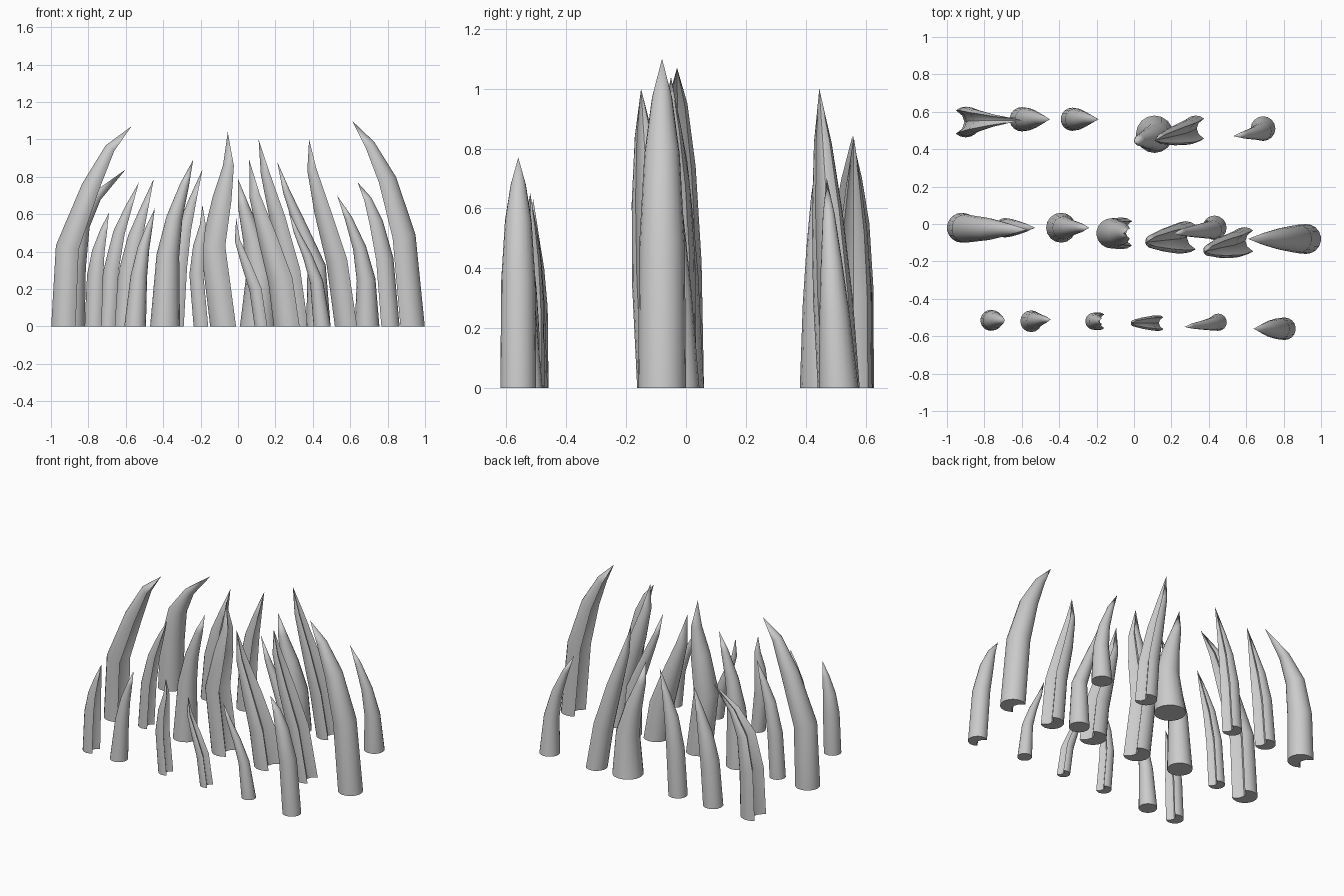
import bpy, bmesh, math
from mathutils import Vector

if "Cube" in bpy.data.objects:
    bpy.data.objects.remove(bpy.data.objects["Cube"])

# kind: +1 / -1 = grooved blade with groove facing +x / -x, 0 = solid round spike
TAPER = {True: (1, .95, .74, .42, 0), False: (1, .76, .54, .3, 0)}


def section(kind):
    """Unit cross-section: a full circle, or a circle with a channel cut in one side."""
    if kind == 0:
        return [(math.cos(i * math.tau / 16), math.sin(i * math.tau / 16)) for i in range(16)]
    arc = [math.radians(50 + 260 * i / 13) for i in range(14)]
    pts = [(math.cos(a), math.sin(a)) for a in arc]
    pts += [(.22, -.42), (.08, 0), (.22, .42)]
    return pts if kind > 0 else [(-x, -y) for x, y in pts]


def blade(name, kind, r, y0, y1, xs, zs):
    """Loft the section along a bent path that ends in a sharp tip."""
    n = len(xs)
    path = [Vector((x, y0 + (y1 - y0) * z / zs[-1], z)) for x, z in zip(xs, zs)]
    sec, taper = section(kind), TAPER[kind != 0]
    bm = bmesh.new()
    rings = []
    for i in range(n - 1):
        # the base lies flat, upper rings turn with the path
        t = Vector((0, 0, 1)) if i == 0 else (path[i + 1] - path[i - 1]).normalized()
        side = Vector((t.z, 0, -t.x)).normalized()
        rad = r * taper[i]
        rings.append([bm.verts.new(path[i] + side * (u * rad) + Vector((0, v * rad, 0)))
                      for u, v in sec])
    tip = bm.verts.new(path[-1])
    m = len(sec)
    bm.faces.new(rings[0][::-1])
    for a, b in zip(rings, rings[1:]):
        for j in range(m):
            k = (j + 1) % m
            bm.faces.new((a[j], a[k], b[k], b[j]))
    for j in range(m):
        bm.faces.new((rings[-1][j], rings[-1][(j + 1) % m], tip))
    bmesh.ops.recalc_face_normals(bm, faces=bm.faces)
    me = bpy.data.meshes.new(name)
    bm.to_mesh(me)
    bm.free()
    ob = bpy.data.objects.new(name, me)
    bpy.context.collection.objects.link(ob)
    bpy.ops.object.select_all(action='DESELECT')
    ob.select_set(True)
    bpy.context.view_layer.objects.active = ob
    bpy.ops.object.shade_smooth_by_angle(angle=math.radians(35))


# back row
blade("back_blade_1", -1, .082, .545, .555, (-.9, -.89, -.85, -.76, -.6), (0, .32, .55, .7, .84))
blade("back_blade_2", 1, .065, .56, .56, (-.6, -.575, -.54, -.5, -.45), (0, .3, .48, .62, .79))
blade("back_blade_3", 1, .062, .56, .56, (-.33, -.31, -.28, -.24, -.19), (0, .32, .52, .67, .84))
blade("back_spike_1", 0, .1, .48, .44, (.11, .12, .08, .03, 0), (0, .28, .47, .64, .79))
blade("back_blade_4", 1, .07, .51, .445, (.33, .29, .22, .15, .11), (0, .3, .58, .82, 1))
blade("back_spike_2", 0, .066, .51, .47, (.69, .685, .65, .59, .53), (0, .25, .42, .58, .7))

# middle row
blade("middle_blade_1", 1, .08, -.02, -.03, (-.92, -.9, -.78, -.68, -.57), (0, .42, .74, .95, 1.07))
blade("middle_blade_2", 1, .052, -.02, -.02, (-.69, -.67, -.63, -.58, -.53), (0, .3, .5, .64, .77))
blade("middle_spike_1", 0, .08, -.02, -.02, (-.39, -.375, -.34, -.285, -.24), (0, .38, .58, .76, .89))
blade("middle_blade_3", 1, .085, -.05, -.05, (-.065, -.12, -.075, -.045, -.055), (0, .43, .68, .86, 1.04))
blade("middle_blade_4", 1, .085, -.07, -.1, (.275, .24, .17, .095, .06), (0, .25, .47, .7, .89))
blade("middle_spike_2", 0, .065, -.02, -.05, (.43, .42, .34, .26, .21), (0, .32, .52, .72, .88))
blade("middle_blade_5", 1, .073, -.09, -.15, (.59, .54, .46, .4, .38), (0, .35, .62, .84, 1))
blade("middle_blade_6", -1, .08, -.08, -.08, (.92, .875, .79, .7, .61), (0, .48, .78, .97, 1.1))

# front row
blade("front_blade_1", 1, .056, -.515, -.515, (-.765, -.755, -.74, -.715, -.69), (0, .27, .4, .51, .61))
blade("front_spike_1", 0, .058, -.52, -.51, (-.55, -.53, -.505, -.475, -.445), (0, .27, .42, .53, .63))
blade("front_blade_2", 1, .048, -.52, -.52, (-.19, -.215, -.205, -.185, -.19), (0, .28, .43, .54, .65))
blade("front_blade_3", 1, .042, -.53, -.53, (.13, .1, .05, 0, -.01), (0, .2, .33, .46, .58))
blade("front_spike_2", 0, .046, -.525, -.55, (.45, .42, .37, .31, .27), (0, .24, .38, .51, .62))
blade("front_blade_4", -1, .06, -.56, -.56, (.805, .775, .73, .69, .64), (0, .36, .56, .68, .77))
